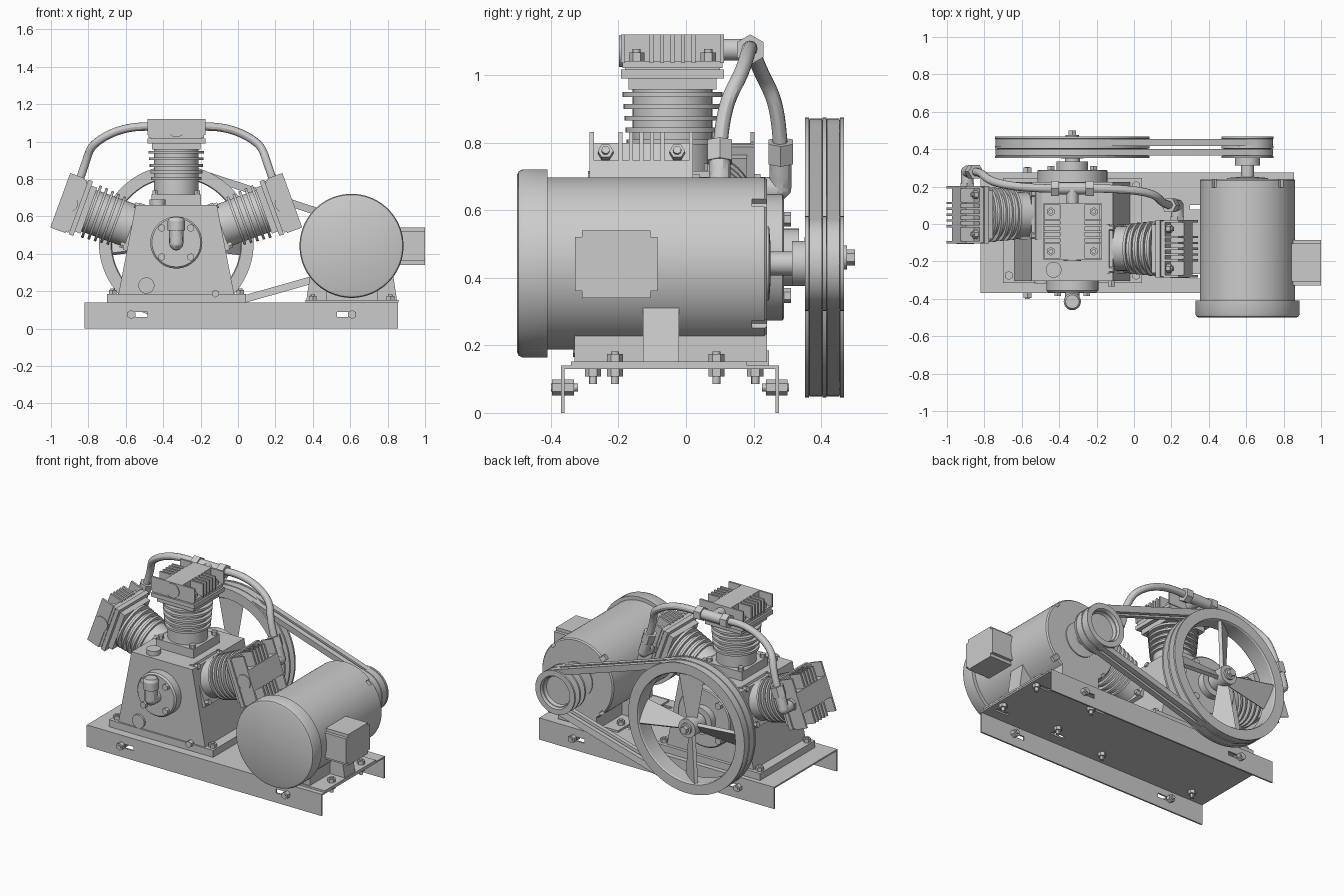
import bpy, bmesh, math
from mathutils import Matrix, Vector

if "Cube" in bpy.data.objects:
    bpy.data.objects.remove(bpy.data.objects["Cube"])

CX, CZ = -0.33, 0.46      # crank axis
MX, MZ = 0.607, 0.442     # motor axis


def put(name, bm, M=None):
    if M:
        bm.transform(M)
    bmesh.ops.recalc_face_normals(bm, faces=bm.faces)
    me = bpy.data.meshes.new(name)
    bm.to_mesh(me)
    bm.free()
    ob = bpy.data.objects.new(name, me)
    bpy.context.collection.objects.link(ob)
    return ob


def box(bm, x0, x1, y0, y1, z0, z1):
    M = Matrix.Translation(((x0 + x1) / 2, (y0 + y1) / 2, (z0 + z1) / 2)) @ Matrix.Diagonal((x1 - x0, y1 - y0, z1 - z0, 1))
    return bmesh.ops.create_cube(bm, size=1, matrix=M)['verts']


def cyl(bm, p0, p1, r, n=32, r2=None):
    p0, p1 = Vector(p0), Vector(p1)
    d = p1 - p0
    M = Matrix.Translation((p0 + p1) / 2) @ d.to_track_quat('Z', 'Y').to_matrix().to_4x4()
    bmesh.ops.create_cone(bm, cap_ends=True, segments=n, radius1=r, radius2=r if r2 is None else r2, depth=d.length, matrix=M)


def prism(bm, pts, a, b, axis='Y'):
    f = (lambda u, v, t: (u, t, v)) if axis == 'Y' else (lambda u, v, t: (t, u, v))
    A = [bm.verts.new(f(u, v, a)) for u, v in pts]
    B = [bm.verts.new(f(u, v, b)) for u, v in pts]
    bm.faces.new(A)
    bm.faces.new(B)
    for i in range(len(A)):
        j = (i + 1) % len(A)
        bm.faces.new((A[i], A[j], B[j], B[i]))


def lathe(bm, prof, cx, cz, closed=False, n=64):
    """Turn (radius, y) points round an axis parallel to y."""
    rings = [[bm.verts.new((cx + r * math.cos(k * math.tau / n), y, cz + r * math.sin(k * math.tau / n)))
              for k in range(n)] for r, y in prof]
    for i in range(len(rings) if closed else len(rings) - 1):
        a, b = rings[i], rings[(i + 1) % len(rings)]
        for k in range(n):
            bm.faces.new((a[k], a[(k + 1) % n], b[(k + 1) % n], b[k]))
    if not closed:
        bm.faces.new(rings[0])
        bm.faces.new(rings[-1])


def tube(name, pts, r, order=4):
    cu = bpy.data.curves.new(name, 'CURVE')
    cu.dimensions, cu.bevel_depth, cu.bevel_resolution, cu.use_fill_caps = '3D', r, 4, True
    s = cu.splines.new('NURBS')
    s.points.add(len(pts) - 1)
    for p, q in zip(s.points, pts):
        p.co = (*q, 1)
    s.use_endpoint_u, s.order_u, s.resolution_u = True, order, 8
    tmp = bpy.data.objects.new(name, cu)
    bpy.context.collection.objects.link(tmp)
    me = bpy.data.meshes.new_from_object(tmp.evaluated_get(bpy.context.evaluated_depsgraph_get()))
    bpy.data.objects.remove(tmp)
    bpy.context.collection.objects.link(bpy.data.objects.new(name, me))


def cut(ob, cutter_bm):
    c = put('cutter', cutter_bm)
    m = ob.modifiers.new('cut', 'BOOLEAN')
    m.operation, m.object, m.solver = 'DIFFERENCE', c, 'EXACT'
    me = bpy.data.meshes.new_from_object(ob.evaluated_get(bpy.context.evaluated_depsgraph_get()))
    ob.modifiers.clear()
    ob.data = me
    bpy.data.objects.remove(c)


# Base channel with slots
bm = bmesh.new()
prism(bm, [(-.37, 0), (-.37, .14), (.275, .14), (.275, 0), (.265, 0), (.265, .13), (-.36, .13), (-.36, 0)], -.82, .855, 'X')
base = put('base_channel', bm)
bm = bmesh.new()
for x in (-.565, .53):
    box(bm, x, x + .08, -.5, .5, .062, .088)
for x in (.30, .72):
    for y in (.09, -.28):
        box(bm, x, x + .09, y - .012, y + .012, .1, .2)
cut(base, bm)

# Base bolts: side flanges, compressor feet, motor feet
bm = bmesh.new()
for x in (-.57, .61):
    for y, s in ((-.37, -1), (.275, 1)):
        cyl(bm, (x, y, .075), (x, y + .026 * s, .075), .024, 6)
        cyl(bm, (x, y - .05 * s, .075), (x, y + .03 * s, .075), .012, 12)
        cyl(bm, (x, y - .038 * s, .075), (x, y - .01 * s, .075), .024, 6)
for xs, ys, z in (((-.67, .012), (-.275, .205), .185), ((.40, .815), (-.21, .09), .152)):
    for x in xs:
        for y in ys:
            cyl(bm, (x, y, z), (x, y, z + .022), .024, 6)
            cyl(bm, (x, y, .085), (x, y, z + .03), .012, 12)
            cyl(bm, (x, y, .108), (x, y, .13), .024, 6)
put('base_bolts', bm)

# Crankcase
bm = bmesh.new()
box(bm, -.70, .043, -.315, .245, .14, .185)
prism(bm, [(CX - .31, .18), (CX + .31, .18), (CX + .217, .66), (CX - .217, .66)], -.305, .225)
put('crankcase', bm)
bm = bmesh.new()
lathe(bm, [(.139, -.30), (.139, -.355), (.13, -.365)], CX, CZ)
lathe(bm, [(.187, .22), (.187, .285), (.18, .29), (.085, .29), (.085, .335), (.04, .335), (.04, .36)], CX, CZ)
put('bearing_covers', bm)
bm = bmesh.new()
for k in range(4):
    c, s = math.cos(math.pi * (.25 + k / 2)), math.sin(math.pi * (.25 + k / 2))
    cyl(bm, (CX + .11 * c, -.36, CZ + .11 * s), (CX + .11 * c, -.385, CZ + .11 * s), .021, 6)
    cyl(bm, (CX + .16 * c, .28, CZ + .16 * s), (CX + .16 * c, .31, CZ + .16 * s), .022, 6)
put('cover_bolts', bm)
bm = bmesh.new()
cyl(bm, (-.49, -.30, .23), (-.49, -.318, .23), .043)
cyl(bm, (-.12, -.30, .187), (-.12, -.335, .187), .021, 6)
cyl(bm, (-.43, -.245, .65), (-.43, -.245, .69), .042)
put('oil_plugs', bm)

# Breather elbow and cap
tube('breather_elbow', [(CX, -.35, .455), (CX, -.415, .455), (CX, -.415, .455), (CX, -.415, .54)], .038, 3)
bm = bmesh.new()
cyl(bm, (CX, -.415, .525), (CX, -.415, .575), .046, 24)
cyl(bm, (CX, -.415, .575), (CX, -.415, .593), .046, 24, .036)
put('breather_cap', bm)

# Three cylinders with finned heads, each built upright then swung round the crank
for name, ang, y in (('left', -70, .05), ('centre', 0, -.04), ('right', 70, -.132)):
    M = Matrix.Translation((CX, y, CZ)) @ Matrix.Rotation(math.radians(ang), 4, 'Y')
    bm = bmesh.new()
    box(bm, -.133, .133, -.133, .133, .15, .256)
    cyl(bm, (0, 0, .25), (0, 0, .54), .118, 48)
    for i in range(5):
        cyl(bm, (0, 0, .335 + .035 * i), (0, 0, .349 + .035 * i), .136 + .003 * i, 48)
    box(bm, -.13, .13, -.13, .13, .497, .53)
    put(name + '_cylinder', bm, M)
    bm = bmesh.new()
    box(bm, -.155, .155, -.153, .153, .53, .556)
    box(bm, -.148, .148, -.148, .148, .56, .582)
    box(bm, -.135, .135, -.14, .14, .55, .57)
    box(bm, -.065, .065, -.153, .153, .575, .66)
    for fy in (-.147, -.062, -.031, 0, .031, .062, .147):
        box(bm, -.155, .155, fy - .006, fy + .006, .575, .66)
    cyl(bm, (0, -.145, .61), (0, -.158, .61), .047)
    put(name + '_head', bm, M)
    bm = bmesh.new()
    for sx in (-1, 1):
        for sy in (-1, 1):
            cyl(bm, (sx * .115, sy * .106, .575), (sx * .115, sy * .106, .606), .023, 6)
            cyl(bm, (sx * .115, sy * .106, .6), (sx * .115, sy * .106, .617), .012, 12)
            cyl(bm, (sx * .112, sy * .112, .25), (sx * .112, sy * .112, .278), .018, 6)
    put(name + '_bolts', bm, M)

# Discharge tee, pipes, nuts and elbows
bm = bmesh.new()
cyl(bm, (CX, .09, 1.075), (CX, .19, 1.075), .032)
cyl(bm, (CX - .08, .19, 1.075), (CX + .08, .19, 1.075), .032)
for s in (-1, 1):
    cyl(bm, (CX + s * .07, .19, 1.075), (CX + s * .115, .19, 1.075), .045, 6)
put('discharge_tee', bm)
for s, side, ys, yh in ((-1, 'left', (.19, .19, .22, .27, .28), .19), (1, 'right', (.19, .19, .17, .115, .1), .01)):
    xz = [(.09, 1.075), (.25, 1.095), (.45, 1.0), (.47, .93), (.515, .80)]
    tube(side + '_discharge_pipe', [(CX + s * x, y, z) for (x, z), y in zip(xz, ys)] + [(CX + s * .535, ys[-1], .745)], .022)
    hx, ye = CX + s * .562, ys[-1]
    tube(side + '_elbow', [(hx, yh, .665), (hx, ye, .665), (hx, ye, .665), (CX + s * .535, ye, .75)], .033, 3)
    bm = bmesh.new()
    cyl(bm, (CX + s * .536, ye, .742), (CX + s * .515, ye, .802), .042, 6)
    cyl(bm, (hx, yh + .005, .665), (hx, yh + .03, .665), .042, 6)
    put(side + '_pipe_nuts', bm)

# Grooved flywheel with four pitched blades
def rim(R):
    return [(R, .352), (R, .364), (R - .045, .37), (R - .045, .398), (R, .404), (R, .416),
            (R - .045, .422), (R - .045, .45), (R, .456), (R, .468)]


bm = bmesh.new()
lathe(bm, rim(.414) + [(.35, .468), (.345, .46), (.345, .36), (.35, .352)], CX, CZ, True, 96)
cyl(bm, (CX, .35, CZ), (CX, .462, CZ), .06)
for k in range(4):
    vs = box(bm, -.5, .5, -.011, .011, .04, .35)
    for v in vs:
        v.co.x *= .06 if v.co.z < .1 else .155
    bmesh.ops.transform(bm, verts=vs, matrix=Matrix.Translation((CX, .41, CZ)) @ Matrix.Rotation(k * math.pi / 2, 4, 'Y')
                        @ Matrix.Rotation(math.radians(36), 4, 'Z'))
put('flywheel', bm)
bm = bmesh.new()
cyl(bm, (CX, .45, CZ), (CX, .476, CZ), .035)
cyl(bm, (CX, .47, CZ), (CX, .5, CZ), .024, 6)
put('flywheel_nut', bm)

# Motor pulley with dished face
bm = bmesh.new()
lathe(bm, [(.035, .24), (.035, .313), (.067, .313), (.067, .352)] + rim(.14) + [(.105, .468), (.09, .425), (.03, .425)], MX, MZ)
put('motor_pulley', bm)

# Two belts wrapped round both wheels
d = math.hypot(MX - CX, MZ - CZ)
base_a = math.atan2(MZ - CZ, MX - CX)
phi = math.acos((.414 - .14) / d)


def belt_loop(off):
    pts = []
    for cx, cz, R, a0, a1 in ((CX, CZ, .411, phi, math.tau - phi), (MX, MZ, .137, -phi, phi)):
        for i in range(41):
            a = base_a + a0 + (a1 - a0) * i / 40
            pts.append((cx + (R - off) * math.cos(a), cz + (R - off) * math.sin(a)))
    return pts


for name, y0, y1 in (('front_belt', .366, .402), ('rear_belt', .418, .454)):
    bm = bmesh.new()
    loops = [[bm.verts.new((x, y, z)) for x, z in belt_loop(o)]
             for o, y in ((0, y0), (0, y1), (.04, y1 - .004), (.04, y0 + .004))]
    for i in range(4):
        a, b = loops[i], loops[(i + 1) % 4]
        for k in range(len(a)):
            j = (k + 1) % len(a)
            bm.faces.new((a[k], a[j], b[j], b[k]))
    put(name, bm)

# Motor body with end bell and rear notches
bm = bmesh.new()
lathe(bm, [(.262, -.5), (.273, -.495), (.278, -.484), (.278, -.41), (.255, -.41), (.255, .232), (.248, .24)], MX, MZ, n=96)
motor = put('motor_body', bm)
bm = bmesh.new()
for k in range(4):
    vs = box(bm, .235, .3, .195, .3, -.016, .016)
    bmesh.ops.transform(bm, verts=vs, matrix=Matrix.Translation((MX, 0, MZ)) @ Matrix.Rotation(math.pi * (.25 + k / 2), 4, 'Y'))
cut(motor, bm)
bm = bmesh.new()
lathe(bm, [(.11, .235), (.11, .246), (.06, .25)], MX, MZ)
put('motor_rear_cover', bm)

# Motor feet and terminal box
bm = bmesh.new()
box(bm, .36, .857, -.34, .18, .14, .152)
box(bm, .47, .745, -.33, .24, .15, .235)
prism(bm, [(.365, .15), (.85, .15), (.825, .315), (.39, .315)], -.127, -.02)
put('motor_foot', bm)
bm = bmesh.new()
box(bm, .80, 1.0, -.328, -.085, .34, .54)
bmesh.ops.bevel(bm, geom=[e for e in bm.edges if abs(e.verts[0].co.x - e.verts[1].co.x) > .1],
                offset=.02, segments=4, affect='EDGES')
put('terminal_box', bm)

# Smooth shading on round parts, sharp edges kept
for ob in bpy.context.scene.objects:
    ob.select_set(ob.type == 'MESH')
    bpy.context.view_layer.objects.active = ob
bpy.ops.object.shade_smooth_by_angle(angle=math.radians(30))
